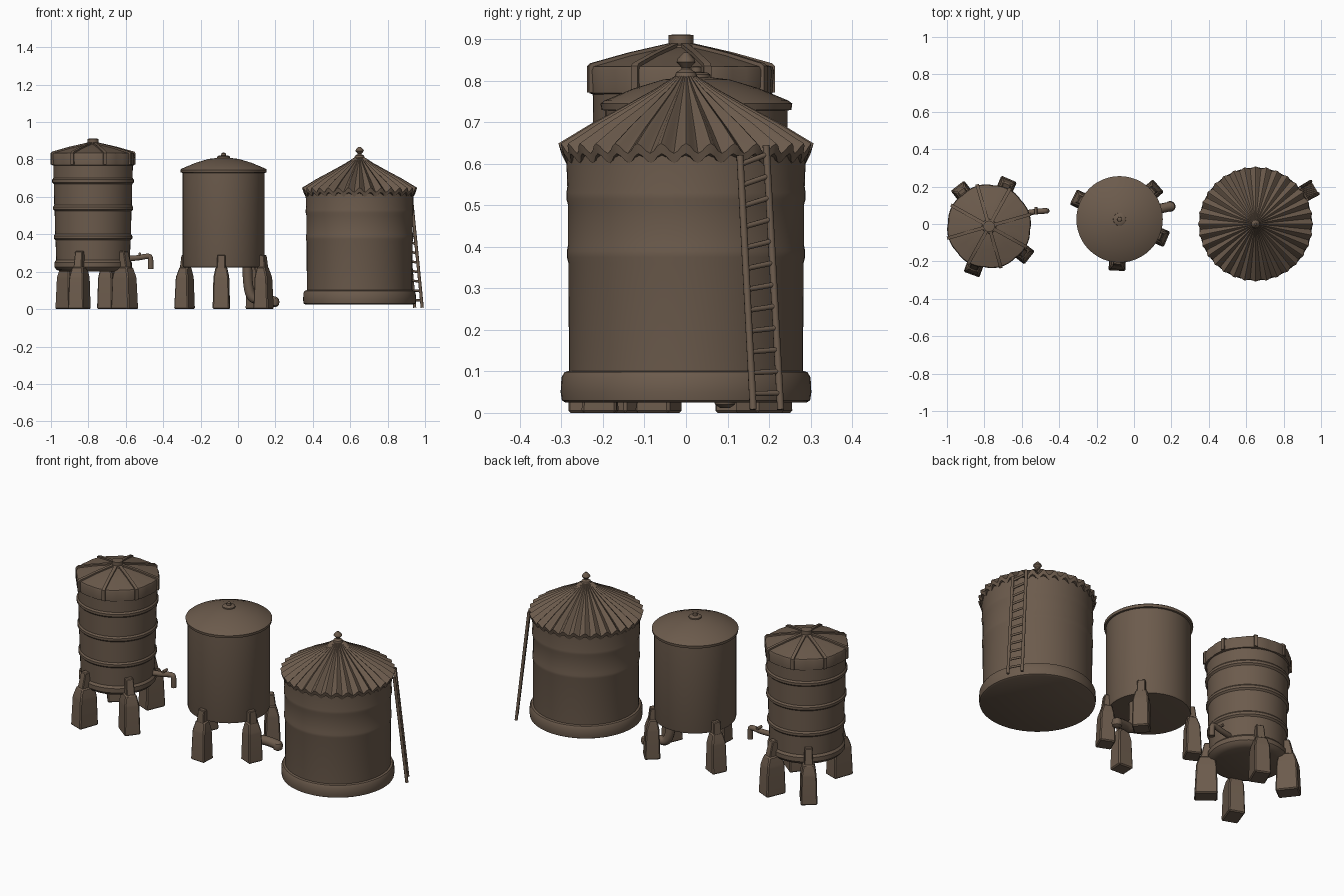
import bpy, bmesh, math
from mathutils import Vector, Matrix

if "Cube" in bpy.data.objects:
    bpy.data.objects.remove(bpy.data.objects["Cube"])

mat = bpy.data.materials.new("weathered brown")
mat.diffuse_color = (0.15, 0.105, 0.073, 1)
mat.use_nodes = True
mat.node_tree.nodes["Principled BSDF"].inputs["Base Color"].default_value = mat.diffuse_color


def finish(name, bm, loc=(0, 0, 0), angle=35):
    bmesh.ops.remove_doubles(bm, verts=bm.verts, dist=1e-5)
    bmesh.ops.recalc_face_normals(bm, faces=bm.faces)
    me = bpy.data.meshes.new(name)
    bm.to_mesh(me)
    bm.free()
    me.materials.append(mat)
    me.shade_smooth()
    me.set_sharp_from_angle(angle=math.radians(angle))
    ob = bpy.data.objects.new(name, me)
    ob.location = loc
    bpy.context.collection.objects.link(ob)
    return ob


def revolve(name, profile, loc, n=48, shape=None, angle=35):
    """Spin (radius, z) points; shape(r, z, theta) may displace them."""
    bm = bmesh.new()
    rings = []
    for r, z in profile:
        ring = []
        for i in range(n):
            t = 2 * math.pi * i / n
            rr, zz = shape(r, z, t) if shape else (r, z)
            ring.append(bm.verts.new((rr * math.cos(t), rr * math.sin(t), zz)))
        rings.append(ring)
    for a, b in zip(rings, rings[1:]):
        for i in range(n):
            j = (i + 1) % n
            bm.faces.new((a[i], a[j], b[j], b[i]))
    bm.faces.new(rings[0])
    bm.faces.new(rings[-1])
    return finish(name, bm, loc, angle)


def stack(bm, sections, bevel=0.0):
    """Loft of rectangles (x0, x1, half width, z)."""
    rows = [[bm.verts.new(p) for p in ((a, -w, z), (b, -w, z), (b, w, z), (a, w, z))]
            for a, b, w, z in sections]
    faces = [bm.faces.new(rows[0]), bm.faces.new(rows[-1])]
    for r, s in zip(rows, rows[1:]):
        faces += [bm.faces.new((r[i], r[(i + 1) % 4], s[(i + 1) % 4], s[i])) for i in range(4)]
    if bevel:
        edges = list({e for f in faces for e in f.edges})
        bmesh.ops.bevel(bm, geom=edges, offset=bevel, segments=1, affect='EDGES')


def tube(name, pts, radius):
    cu = bpy.data.curves.new(name, 'CURVE')
    cu.dimensions = '3D'
    cu.bevel_depth = radius
    cu.bevel_resolution = 3
    cu.use_fill_caps = True
    sp = cu.splines.new('NURBS')
    sp.points.add(len(pts) - 1)
    for p, q in zip(sp.points, pts):
        p.co = (*q, 1)
    sp.order_u = min(3, len(pts))
    sp.use_endpoint_u = True
    sp.resolution_u = 6
    cu.materials.append(mat)
    ob = bpy.data.objects.new(name, cu)
    bpy.context.collection.objects.link(ob)
    bpy.ops.object.select_all(action='DESELECT')
    ob.select_set(True)
    bpy.context.view_layer.objects.active = ob
    bpy.ops.object.convert(target='MESH')


def legs(prefix, centre, angles, r0, r1, wall, clip_top):
    for k, a in enumerate(angles):
        bm = bmesh.new()
        # tapered foot block
        stack(bm, [(r0, r1, .045, 0), (r0 + .005, r1 - .008, .041, .17),
                   (r0 + .015, r1 - .025, .03, .225)], .006)
        # clip gripping the tank wall
        stack(bm, [(wall - .02, r1 - .018, .025, .17), (wall - .01, wall + .024, .021, clip_top)], .004)
        bm.transform(Matrix.Rotation(math.radians(a), 4, 'Z'))
        finish(f"{prefix}_leg_{k + 1}", bm, centre, 30)


# ---------- left tank: banded, ribbed roof ----------
A = Vector((-.775, -.012, 0))
prof = [(.17, .2), (.195, .21), (.207, .225), (.207, .25), (.197, .262)]
for z in (.385, .54, .685):
    r = .197 + (z - .262) * .03
    prof += [(r, z - .016), (r + .009, z - .007), (r + .009, z + .007), (r + .002, z + .016)]
prof += [(.213, .79)]
revolve("banded_tank_body", prof, A)
eight = math.radians(16)


def octagon(r, z, t):
    d = (t - eight + math.pi / 8) % (math.pi / 4) - math.pi / 8
    return r * (.965 + .035 * abs(math.cos(4 * d)) ** .5), z


revolve("banded_tank_roof", [(.205, .765), (.223, .77), (.226, .825), (.222, .834), (.13, .86), (.03, .882)],
        A, 64, octagon)
revolve("banded_tank_roof_cap", [(.045, .868), (.036, .885), (.03, .888), (.03, .91), (.022, .911)], A, 16)
for k in range(8):
    bm = bmesh.new()
    # rib along the slope, then folded over the rim
    side = [(.03, .89), (.13, .868), (.226, .842), (.233, .835), (.233, .772), (.215, .772), (.215, .825), (.03, .872)]
    lo = [bm.verts.new((x, -.009, z)) for x, z in side]
    hi = [bm.verts.new((x, .009, z)) for x, z in side]
    bm.faces.new(lo)
    bm.faces.new(hi)
    for i in range(8):
        j = (i + 1) % 8
        bm.faces.new((lo[i], lo[j], hi[j], hi[i]))
    bm.transform(Matrix.Rotation(eight + k * math.pi / 4, 4, 'Z'))
    finish(f"roof_rib_{k + 1}", bm, A, 30)
legs("banded_tank", A, (128, 67, -38, -110), .155, .275, .2, .31)
tube("banded_tank_tap", [(-.6, .055, .27), (-.54, .065, .272), (-.48, .07, .285), (-.465, .07, .275), (-.467, .07, .215)], .015)
tube("tap_handle", [(-.525, .05, .295), (-.525, .09, .295)], .008)
tube("tap_stem", [(-.525, .068, .265), (-.525, .068, .297)], .007)

# ---------- middle tank: plain with shallow lid ----------
B = Vector((-.077, .025, 0))
revolve("plain_tank_body", [(.2, .222), (.216, .224), (.22, .235), (.22, .735)], B, 40)
revolve("plain_tank_lid", [(.218, .728), (.229, .73), (.231, .745), (.222, .752), (.15, .782), (.08, .803), (.02, .81)], B)
revolve("plain_tank_lid_knob", [(.035, .8), (.034, .815), (.026, .82), (.013, .821), (.012, .833), (.006, .836)], B, 20)
legs("plain_tank", B, (154, 41, -23, -93), .19, .275, .218, .29)
tube("plain_tank_drain", [(.05, .06, .235), (.05, .065, .13), (.075, .07, .05), (.13, .08, .06), (.2, .095, .04)], .026)
revolve("drain_nozzle", [(.012, .012), (.024, .02), (.029, .038), (.024, .056), (.012, .064)], (.193, .094, 0), 16)

# ---------- right silo: corrugated conical roof ----------
C = Vector((.65, 0, 0))
revolve("silo_base_ring", [(.29, .025), (.299, .03), (.302, .05), (.3, .085), (.293, .098), (.28, .102)], C, 56)
revolve("silo_body", [(.275, .026), (.282, .09), (.283, .36), (.287, .375), (.287, .39), (.284, .405),
                      (.284, .5), (.288, .515), (.288, .53), (.286, .545), (.289, .63)], C, 56)


def folds(r, z, t):
    w = math.cos(32 * t)
    f = min(1, r / .3) if z > .6125 else 0
    return r * (1 + .018 * w * f), z + .012 * w * f


revolve("silo_corrugated_roof", [(.27, .612), (.295, .613), (.302, .637), (.225, .688), (.15, .732), (.075, .777), (.02, .815)],
        C, 192, folds, 40)
revolve("silo_finial", [(.03, .803), (.024, .82), (.011, .828), (.011, .832), (.023, .845), (.02, .853), (.006, .868)], C, 16)

# leaning ladder
foot = [Vector((.985, .162, .008)), Vector((.945, .228, .008))]
head = [Vector((.925, .13, .62)), Vector((.887, .193, .645))]
for s in (0, 1):
    tube(f"ladder_rail_{s + 1}", [foot[s], head[s]], .0085)
for k in range(12):
    t = (.04 + k * .0525) / .64
    tube(f"ladder_rung_{k + 1}", [foot[s].lerp(head[s], t) for s in (0, 1)], .0065)
